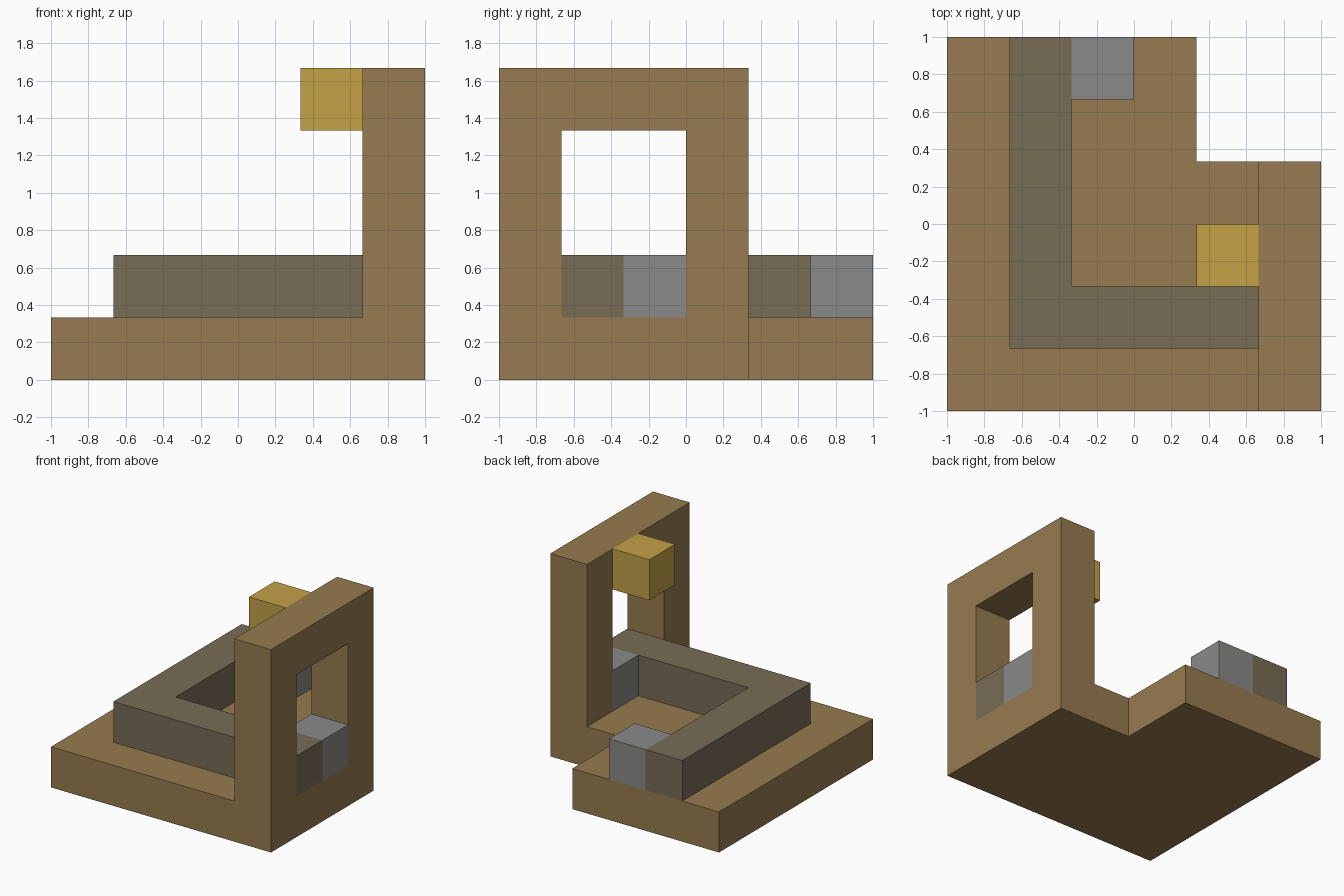
import bpy
import bmesh
from mathutils import Vector

U = 1 / 3  # one grid block

if "Cube" in bpy.data.objects:
    bpy.data.objects.remove(bpy.data.objects["Cube"])


def material(name, rgb):
    linear = [((c / 255 + 0.055) / 1.055) ** 2.4 for c in rgb] + [1]
    mat = bpy.data.materials.new(name)
    mat.use_nodes = True
    mat.diffuse_color = linear
    mat.node_tree.nodes["Principled BSDF"].inputs["Base Color"].default_value = linear
    return mat


def finish(name, bm, mat):
    bmesh.ops.recalc_face_normals(bm, faces=bm.faces)
    mesh = bpy.data.meshes.new(name)
    bm.to_mesh(mesh)
    bm.free()
    mesh.materials.append(mat)
    obj = bpy.data.objects.new(name, mesh)
    bpy.context.collection.objects.link(obj)
    return obj


def extrude(bm, faces, direction):
    result = bmesh.ops.extrude_face_region(bm, geom=faces, use_keep_orig=True)
    verts = [g for g in result["geom"] if isinstance(g, bmesh.types.BMVert)]
    bmesh.ops.translate(bm, verts=verts, vec=Vector(direction) * U)


def slab(name, outline, bottom, mat):
    """Plan outline in blocks, one block thick."""
    bm = bmesh.new()
    face = bm.faces.new([bm.verts.new((x * U, y * U, bottom * U)) for x, y in outline])
    extrude(bm, [face], (0, 0, 1))
    return finish(name, bm, mat)


def block(name, x, y, z, mat):
    return slab(name, [(x, y), (x + 1, y), (x + 1, y + 1), (x, y + 1)], z, mat)


def frame(name, outer, inner, x, mat):
    """Rectangular frame in the yz plane, one block thick."""
    bm = bmesh.new()
    rings = []
    for y0, y1, z0, z1 in (outer, inner):
        corners = [(y0, z0), (y1, z0), (y1, z1), (y0, z1)]
        rings.append([bm.verts.new((x * U, y * U, z * U)) for y, z in corners])
    a, b = rings
    faces = [bm.faces.new((a[i], a[i - 3], b[i - 3], b[i])) for i in range(4)]
    extrude(bm, faces, (1, 0, 0))
    return finish(name, bm, mat)


wood = material("brown wood", (151, 123, 80))
track = material("olive brown", (120, 108, 86))
stone = material("grey stone", (137, 138, 136))
gold = material("gold", (194, 161, 70))

# Notched floor and upright frame with a tall opening
slab("floor", [(-3, -3), (2, -3), (2, 1), (1, 1), (1, 3), (-3, 3)], 0, wood)
frame("wall_frame", (-3, 1, 0, 5), (-2, 0, 1, 4), 2, wood)

# Bent ridge running through the opening, with a stone at each end
slab("ridge", [(-2, -2), (3, -2), (3, -1), (-1, -1), (-1, 3), (-2, 3)], 1, track)
block("back_stone", -1, 2, 1, stone)
block("opening_stone", 2, -1, 1, stone)

# Gold block on the inner side of the frame's top bar
block("gold_block", 1, -1, 4, gold)
